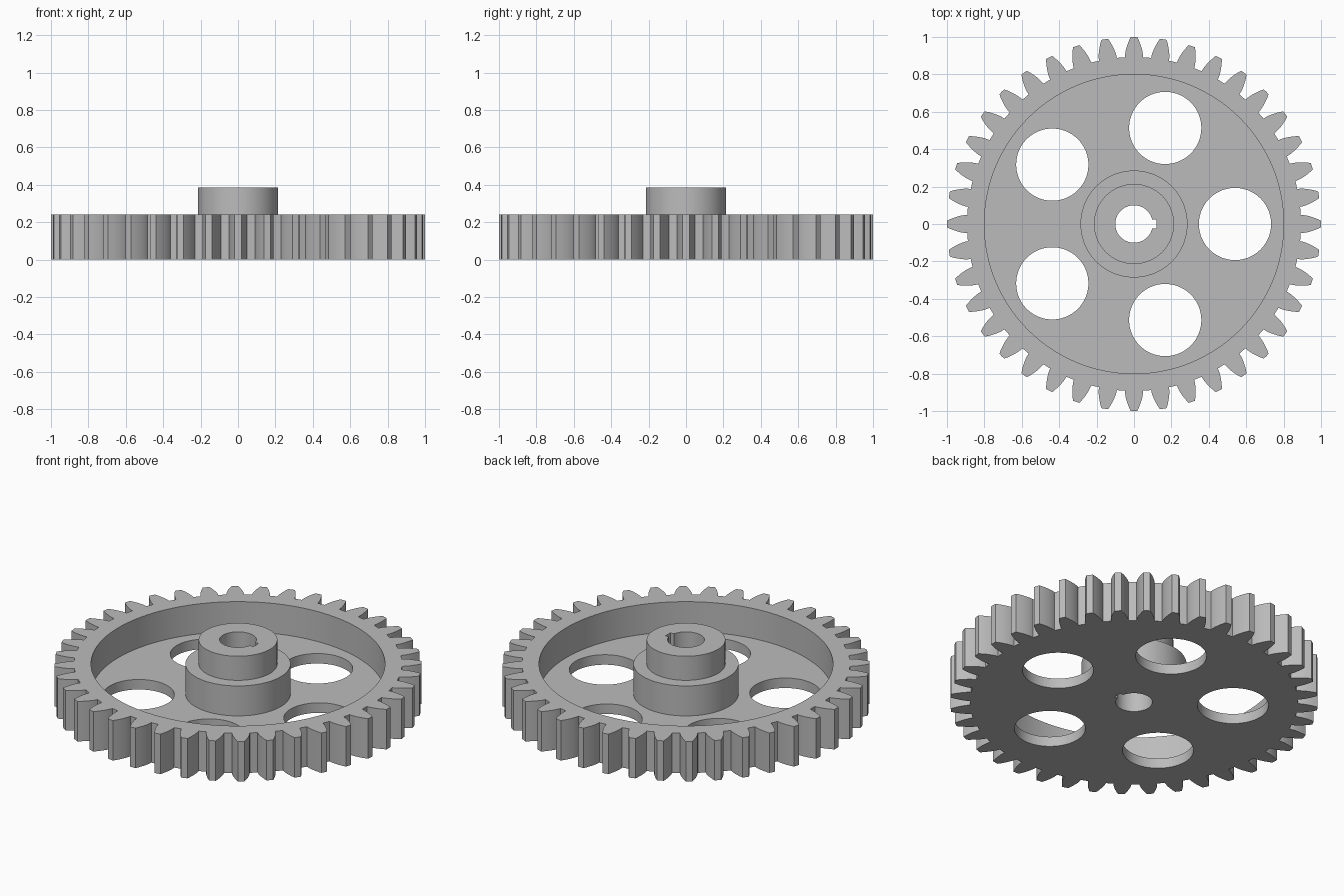
import bpy
import bmesh
from math import acos, cos, pi, radians, sin, tan

# Remove the default cube
cube = bpy.data.objects.get("Cube")
if cube:
    bpy.data.objects.remove(cube, do_unlink=True)

TEETH = 40
TIP = 1.0
MODULE = 2 * TIP / (TEETH + 2)
PITCH = MODULE * TEETH / 2
ROOT = PITCH - 1.25 * MODULE
PRESSURE = radians(20)
BASE = PITCH * cos(PRESSURE)
FACE_TOP, WEB_TOP, HUB_TOP = 0.24, 0.06, 0.385


def polar(r, a):
    return r * cos(a), r * sin(a)


def circle(r, cx=0, cy=0, steps=96):
    return [(cx + r * cos(2 * pi * i / steps), cy + r * sin(2 * pi * i / steps))
            for i in range(steps)]


def prism(name, outline, z0, z1):
    """Extrude a closed counter-clockwise outline from z0 to z1."""
    bm = bmesh.new()
    bottom = bm.faces.new([bm.verts.new((x, y, z0)) for x, y in outline])
    top = bmesh.ops.extrude_face_region(bm, geom=[bottom], use_keep_orig=True)
    moved = [v for v in top["geom"] if isinstance(v, bmesh.types.BMVert)]
    bmesh.ops.translate(bm, verts=moved, vec=(0, 0, z1 - z0))
    bmesh.ops.recalc_face_normals(bm, faces=bm.faces)
    mesh = bpy.data.meshes.new(name)
    bm.to_mesh(mesh)
    bm.free()
    obj = bpy.data.objects.new(name, mesh)
    bpy.context.collection.objects.link(obj)
    return obj


def combine(target, tool, operation):
    """Apply a boolean to the target and discard the tool."""
    mod = target.modifiers.new(tool.name, 'BOOLEAN')
    mod.operation = operation
    mod.solver = 'EXACT'
    mod.object = tool
    bpy.context.view_layer.objects.active = target
    bpy.ops.object.modifier_apply(modifier=mod.name)
    bpy.data.objects.remove(tool, do_unlink=True)


def involute(a):
    return tan(a) - a


def tooth_half_angle(r):
    return pi / (2 * TEETH) + involute(PRESSURE) - involute(acos(BASE / r))


# Involute tooth outline, repeated around the wheel
STEPS = 6
flank = [(ROOT, tooth_half_angle(BASE))]
for i in range(STEPS + 1):
    r = BASE + (TIP - BASE) * i / STEPS
    flank.append((r, tooth_half_angle(r)))
outline = []
for t in range(TEETH):
    mid = 2 * pi * t / TEETH
    outline += [polar(r, mid - a) for r, a in flank]
    outline.append(polar(TIP, mid))
    outline += [polar(r, mid + a) for r, a in reversed(flank)]
gear = prism("spur_gear", outline, 0, FACE_TOP)

# Recess inside the rim, leaving a thin web
combine(gear, prism("recess", circle(0.8, steps=128), WEB_TOP, 1), 'DIFFERENCE')

# Stepped hub: wide boss and narrower collar
combine(gear, prism("boss", circle(0.286), WEB_TOP / 2, FACE_TOP), 'UNION')
combine(gear, prism("collar", circle(0.214), WEB_TOP / 2, HUB_TOP), 'UNION')

# Five round lightening holes through the web
for k in range(5):
    cx, cy = polar(0.54, 2 * pi * k / 5)
    combine(gear, prism("web_hole", circle(0.193, cx, cy), -1, 1), 'DIFFERENCE')

# Shaft bore with a keyway on the +x side
BORE, KEY_X, KEY_Y = 0.1, 0.12, 0.024
bore = [(x, y) for x, y in circle(BORE) if not (x > 0 and abs(y) <= KEY_Y)]
split = next(i for i, (x, y) in enumerate(bore) if x > 0 and y < 0 and
             all(p[0] > 0 for p in bore[i:]))
edge_x = (BORE ** 2 - KEY_Y ** 2) ** 0.5
keyway = [(edge_x, -KEY_Y), (KEY_X, -KEY_Y), (KEY_X, KEY_Y), (edge_x, KEY_Y)]
combine(gear, prism("bore", bore + keyway, -1, 1), 'DIFFERENCE')

# Plain grey metal
grey = bpy.data.materials.new("grey_metal")
grey.use_nodes = True
colour = (0.5, 0.5, 0.5, 1)
grey.diffuse_color = colour
grey.node_tree.nodes["Principled BSDF"].inputs["Base Color"].default_value = colour
gear.data.materials.clear()
gear.data.materials.append(grey)
for poly in gear.data.polygons:
    poly.material_index = 0

# Smooth curved walls, keep the rims crisp
bpy.ops.object.select_all(action='DESELECT')
gear.select_set(True)
bpy.context.view_layer.objects.active = gear
bpy.ops.object.shade_smooth_by_angle(angle=radians(25))
